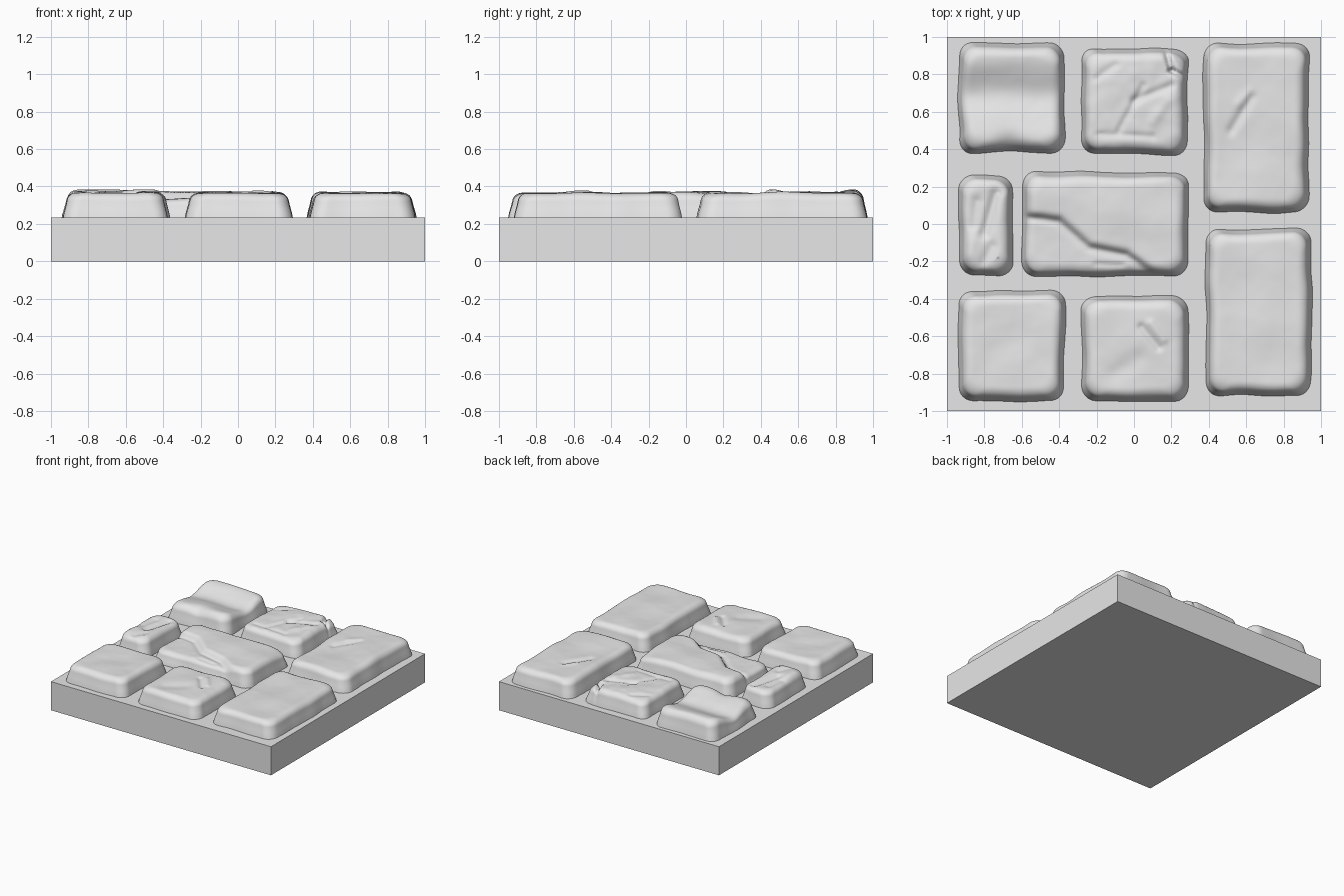
import bpy
import bmesh
import math
from mathutils import Vector, noise

old_cube = bpy.data.objects.get("Cube")
if old_cube:
    bpy.data.objects.remove(old_cube, do_unlink=True)

# One plain stone colour
stone_grey = bpy.data.materials.new("stone_grey")
stone_grey.use_nodes = True
grey = (0.8, 0.8, 0.8, 1.0)
stone_grey.diffuse_color = grey
stone_grey.node_tree.nodes["Principled BSDF"].inputs["Base Color"].default_value = grey

BASE_TOP = 0.235
STONE_HEIGHT = 0.132
GRID = 72
CRACK = [(-0.62, 0.05), (-0.40, 0.02), (-0.24, -0.12), (-0.04, -0.16), (0.10, -0.27), (0.3, -0.4)]


def smooth(t):
    t = max(0.0, min(1.0, t))
    return t * t * (3 - 2 * t)


def segment_distance(p, a, b):
    a, b = Vector(a), Vector(b)
    ab = b - a
    t = max(0.0, min(1.0, (p - a).dot(ab) / ab.length_squared))
    return (p - a - ab * t).length


def stroke_relief(p, strokes):
    """Soft grooves (negative) and ridges (positive): start, end, width, height."""
    total = 0.0
    for start, end, width, height in strokes:
        total += height * math.exp(-(segment_distance(p, start, end) / width) ** 2)
    return total


def crack_relief(p):
    """Broken lower shelf on the near side of the crack, with a groove along it."""
    pairs = list(zip(CRACK, CRACK[1:]))
    dist = min(segment_distance(p, a, b) for a, b in pairs)
    below = False
    for a, b in pairs:
        if a[0] <= p.x <= b[0]:
            line_y = a[1] + (b[1] - a[1]) * (p.x - a[0]) / (b[0] - a[0])
            below = p.y < line_y
    side = -1 if below else 1
    shelf = -0.03 * (1 - smooth((side * dist + 0.03) / 0.05))
    return shelf - 0.022 * math.exp(-(dist / 0.022) ** 2)


def edge_profile(m):
    """Inset from the outline and relative height for ring m (0 centre, 1 foot)."""
    if m > 0.9:
        t = (1 - m) / 0.1
        return 0.022 * t, 0.62 * t
    angle = (0.9 - m) / 0.2 * math.pi / 2
    return 0.022 + 0.055 * (1 - math.cos(angle)), 0.62 + 0.38 * math.sin(angle)


def rounded_rect(u, v, a, b, radius):
    x, y = u * a, v * b
    core = Vector((max(radius - a, min(a - radius, x)), max(radius - b, min(b - radius, y))))
    offset = Vector((x, y)) - core
    if offset.length > radius:
        offset = offset.normalized() * radius
    return core + offset


def make_stone(name, x0, x1, y0, y1, seed, roughness, strokes=(), cracked=False):
    centre = Vector(((x0 + x1) / 2, (y0 + y1) / 2))
    half_x, half_y = (x1 - x0) / 2, (y1 - y0) / 2
    bm = bmesh.new()
    bmesh.ops.create_grid(bm, x_segments=GRID, y_segments=GRID, size=1)
    for vert in bm.verts:
        u, v = vert.co.x, vert.co.y
        m = max(abs(u), abs(v))
        if m < 1e-6:
            p, height = centre.copy(), 1.0
        else:
            inset, height = edge_profile(max(m, 0.7))
            p = rounded_rect(u / m, v / m, half_x - inset, half_y - inset, 0.075)
            p = centre + p * min(1.0, m / 0.7)
        # Wavy outline
        wobble = noise.noise_vector(Vector((p.x * 5, p.y * 5, seed)))
        edge = smooth((m - 0.5) / 0.3)
        # Worn top
        sample = Vector((p.x * 4, p.y * 4, seed * 3.7))
        relief = 0.011 * noise.noise(sample)
        relief += roughness * noise.noise(sample * 4)
        relief += stroke_relief(p, strokes)
        if cracked:
            relief += crack_relief(p)
        x = p.x + 0.012 * wobble.x * edge
        y = p.y + 0.012 * wobble.y * edge
        z = BASE_TOP + height * (STONE_HEIGHT + relief)
        if m > 0.999:
            z = BASE_TOP - 0.01
        vert.co = (x, y, z)
    bmesh.ops.recalc_face_normals(bm, faces=bm.faces)
    if sum(f.normal.z for f in bm.faces) < 0:
        bmesh.ops.reverse_faces(bm, faces=bm.faces)
    for face in bm.faces:
        face.smooth = True
    mesh = bpy.data.meshes.new(name)
    bm.to_mesh(mesh)
    bm.free()
    mesh.materials.append(stone_grey)
    stone = bpy.data.objects.new(name, mesh)
    bpy.context.collection.objects.link(stone)


# Square slab under the stones
bpy.ops.mesh.primitive_cube_add(size=1, location=(0, 0, BASE_TOP / 2))
slab = bpy.context.object
slab.name = "base_slab"
slab.scale = (2, 2, BASE_TOP)
slab.data.materials.append(stone_grey)

# Back row
make_stone("back_left_stone", -0.94, -0.37, 0.38, 0.97, 1, 0.001, [
    ((-0.95, 0.69), (-0.35, 0.69), 0.10, -0.04),
    ((-0.9, 0.88), (-0.4, 0.9), 0.08, 0.018),
    ((-0.85, 0.47), (-0.45, 0.47), 0.07, 0.015),
    ((-0.66, 0.38), (-0.66, 0.42), 0.07, -0.02)])
make_stone("back_middle_stone", -0.28, 0.29, 0.37, 0.94, 2, 0.003, [
    ((-0.08, 0.5), (0.05, 0.74), 0.02, -0.009),
    ((0.0, 0.66), (0.2, 0.74), 0.022, -0.01),
    ((-0.18, 0.48), (0.1, 0.47), 0.018, -0.007),
    ((-0.2, 0.78), (-0.1, 0.85), 0.02, -0.007),
    ((0.1, 0.55), (0.18, 0.66), 0.03, 0.008),
    ((0.16, 0.96), (0.2, 0.82), 0.014, -0.03),
    ((0.2, 0.82), (0.3, 0.77), 0.014, -0.03),
    ((0.27, 0.9), (0.28, 0.86), 0.05, -0.02)])
make_stone("back_right_stone", 0.37, 0.935, 0.06, 0.965, 3, 0.001, [
    ((0.52, 0.5), (0.63, 0.68), 0.025, -0.012),
    ((0.56, 0.64), (0.62, 0.7), 0.025, 0.007)])

# Middle row
make_stone("middle_left_stone", -0.935, -0.65, -0.28, 0.26, 4, 0.001, [
    ((-0.8, -0.05), (-0.74, 0.16), 0.03, -0.018),
    ((-0.86, 0.0), (-0.84, 0.12), 0.03, -0.012),
    ((-0.8, -0.2), (-0.76, -0.12), 0.03, -0.01),
    ((-0.88, -0.15), (-0.87, -0.1), 0.05, 0.01)])
make_stone("middle_cracked_stone", -0.6, 0.29, -0.28, 0.28, 5, 0.001, [
    ((-0.5, 0.2), (0.1, 0.0), 0.11, 0.01),
    ((0.28, 0.26), (0.28, 0.2), 0.1, -0.02),
    ((-0.2, -0.21), (-0.06, -0.22), 0.012, -0.008)], cracked=True)

# Front row
make_stone("front_left_stone", -0.94, -0.37, -0.95, -0.355, 6, 0.001, [
    ((-0.75, -0.7), (-0.6, -0.6), 0.08, -0.008)])
make_stone("front_middle_stone", -0.28, 0.29, -0.95, -0.385, 7, 0.001, [
    ((0.04, -0.55), (0.13, -0.66), 0.02, -0.012),
    ((0.09, -0.53), (0.16, -0.62), 0.02, 0.008),
    ((-0.1, -0.8), (0.02, -0.72), 0.05, -0.008)])
make_stone("front_right_stone", 0.385, 0.95, -0.92, -0.025, 8, 0.001, [
    ((0.55, -0.6), (0.62, -0.3), 0.1, -0.007)])
